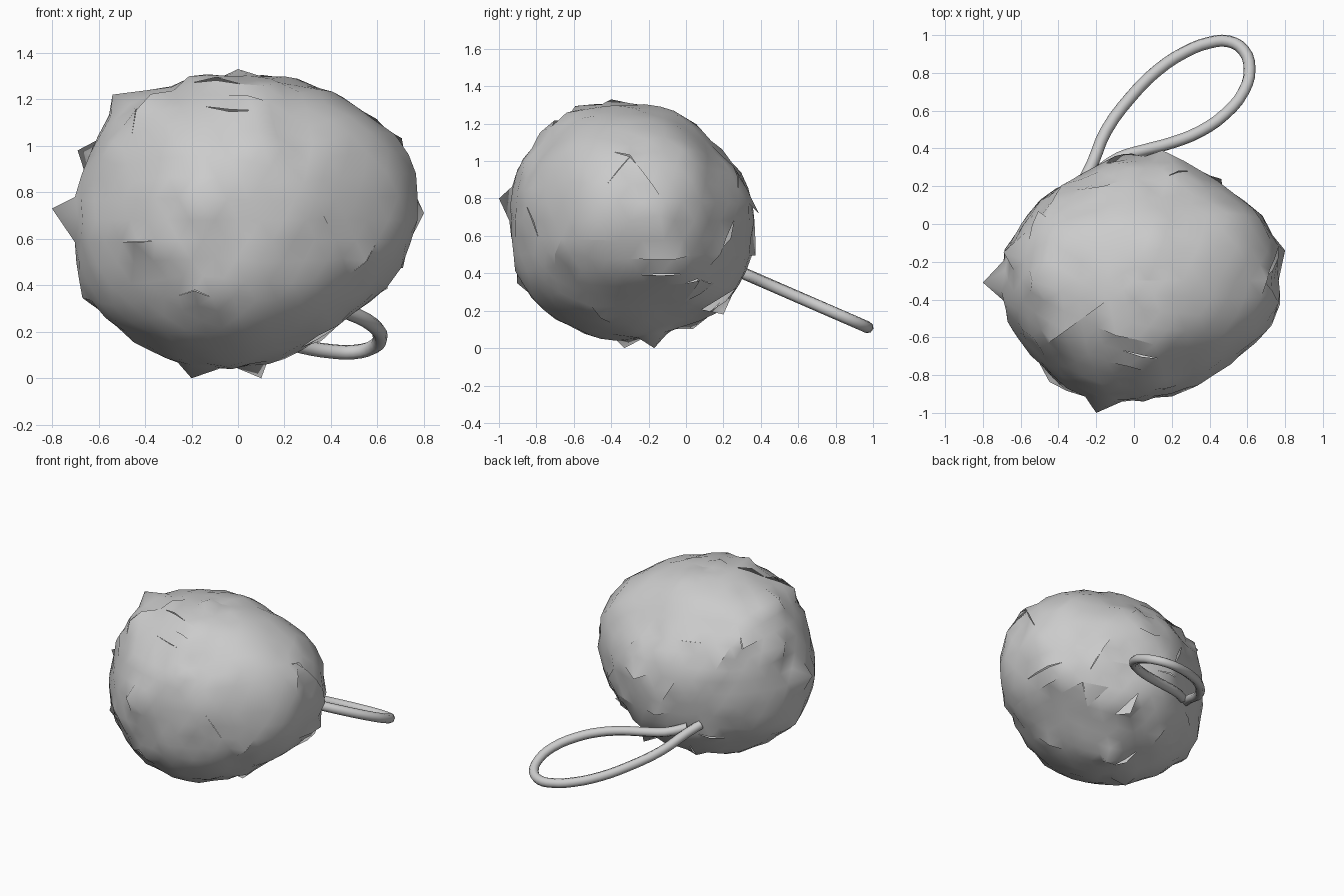
import bpy, bmesh, math, random
from mathutils import Vector, noise

if "Cube" in bpy.data.objects:
    bpy.data.objects.remove(bpy.data.objects["Cube"])

random.seed(4)
C = Vector((0, -0.3, 0.68))

# Outlines of the fluffy ball in the three main planes
FRONT = [(.8, .71), (.75, .94), (.54, 1.18), (.25, 1.31), (0, 1.33), (-.25, 1.31), (-.55, 1.17),
         (-.66, .96), (-.72, .73), (-.73, .56), (-.69, .37), (-.5, .17), (-.2, .02), (.1, .03),
         (.25, .1), (.5, .26), (.73, .56)]
SIDE = [(.38, .72), (.36, .85), (.25, 1.0), (.12, 1.15), (-.05, 1.29), (-.3, 1.32), (-.57, 1.32),
        (-.8, 1.13), (-.91, 1.0), (-.97, .8), (-.96, .6), (-.87, .28), (-.65, .1), (-.33, .03),
        (-.17, .03), (0, .1), (.2, .19), (.35, .42)]
TOP = [(.8, -.14), (.78, -.48), (.58, -.7), (.42, -.83), (.22, -.92), (0, -.95), (-.2, -.97),
       (-.57, -.68), (-.69, -.5), (-.74, -.3), (-.57, .07), (-.25, .28), (.15, .39), (.3, .33),
       (.5, .2), (.68, .07)]


def polar(points, cu, cv):
    out = sorted((math.atan2(v - cv, u - cu), math.hypot(u - cu, v - cv)) for u, v in points)
    first, last = out[0], out[-1]
    return [(last[0] - math.tau, last[1])] + out + [(first[0] + math.tau, first[1])]


def radius_at(table, u, v):
    a = math.atan2(v, u)
    for (a0, r0), (a1, r1) in zip(table, table[1:]):
        if a0 <= a <= a1:
            return r0 + (r1 - r0) * (a - a0) / (a1 - a0)
    return table[0][1]


front, side, top = polar(FRONT, C.x, C.z), polar(SIDE, C.y, C.z), polar(TOP, C.x, C.y)


def ball_radius(d):
    terms = [((1 - abs(d.y)) ** 3 + 1e-6, radius_at(front, d.x, d.z)),
             ((1 - abs(d.x)) ** 3 + 1e-6, radius_at(side, d.y, d.z)),
             ((1 - abs(d.z)) ** 3 + 1e-6, radius_at(top, d.x, d.y))]
    return sum(w * r for w, r in terms) / sum(w for w, r in terms)


# Fluffy ball: lumpy sphere following the outlines
bm = bmesh.new()
bmesh.ops.create_icosphere(bm, subdivisions=4, radius=1)
for v in bm.verts:
    d = v.co.normalized()
    lump = .012 * noise.noise(d * 4)
    v.co = C + d * (ball_radius(d) - .024 + lump + random.uniform(-.01, .01))

# Ruffled fur: short slits across the ball, one lip of each slightly lifted
slits = set()
for v in random.sample(list(bm.verts), 45):
    e = list(v.link_edges)
    a = e[0].other_vert(v).co - v.co
    far = min(e[1:], key=lambda k: a.dot(k.other_vert(v).co - v.co))
    slits.update((e[0], far))
bmesh.ops.split_edges(bm, edges=list(slits))
for v in bm.verts:
    if v.is_boundary and random.random() < .5:
        v.co += (v.co - C).normalized() * random.uniform(.005, .03)

# Fur tips: the few tufts that stick out furthest
for tip in [(-.8, -.31, .73), (.8, -.14, .71), (-.2, -1, .8), (.15, .39, .72), (-.2, -.33, 0),
            (.1, -.17, 0), (0, -.4, 1.33), (-.54, -.3, 1.22), (-.69, -.15, .98), (.2, .2, .18)]:
    t = Vector(tip)
    min(bm.verts, key=lambda v: (v.co - t).length).co = t
me = bpy.data.meshes.new("fluffy_ball")
bm.to_mesh(me)
bm.free()
ball = bpy.data.objects.new("fluffy_ball", me)
bpy.context.collection.objects.link(ball)
ball.select_set(True)
bpy.context.view_layer.objects.active = ball
bpy.ops.object.shade_smooth_by_angle(angle=math.radians(80))

# Hanging loop: round cord lying in a tilted plane
PATH = [(-.27, .22), (-.22, .32), (-.15, .49), (-.01, .68), (.12, .81), (.27, .91), (.40, .96),
        (.50, .967), (.58, .92), (.612, .82), (.58, .70), (.48, .58), (.35, .49), (.2, .43),
        (.05, .39), (-.08, .35), (-.2, .27)]
cu = bpy.data.curves.new("hanging_loop", 'CURVE')
cu.dimensions = '3D'
cu.bevel_depth = .032
cu.bevel_resolution = 2
cu.resolution_u = 3
cu.use_fill_caps = True
sp = cu.splines.new('BEZIER')
sp.bezier_points.add(len(PATH) - 1)
for p, (x, y) in zip(sp.bezier_points, PATH):
    p.co = (x, y, .39 - .435 * (y - .33))
    p.handle_left_type = p.handle_right_type = 'AUTO'
bpy.context.collection.objects.link(bpy.data.objects.new("hanging_loop", cu))
